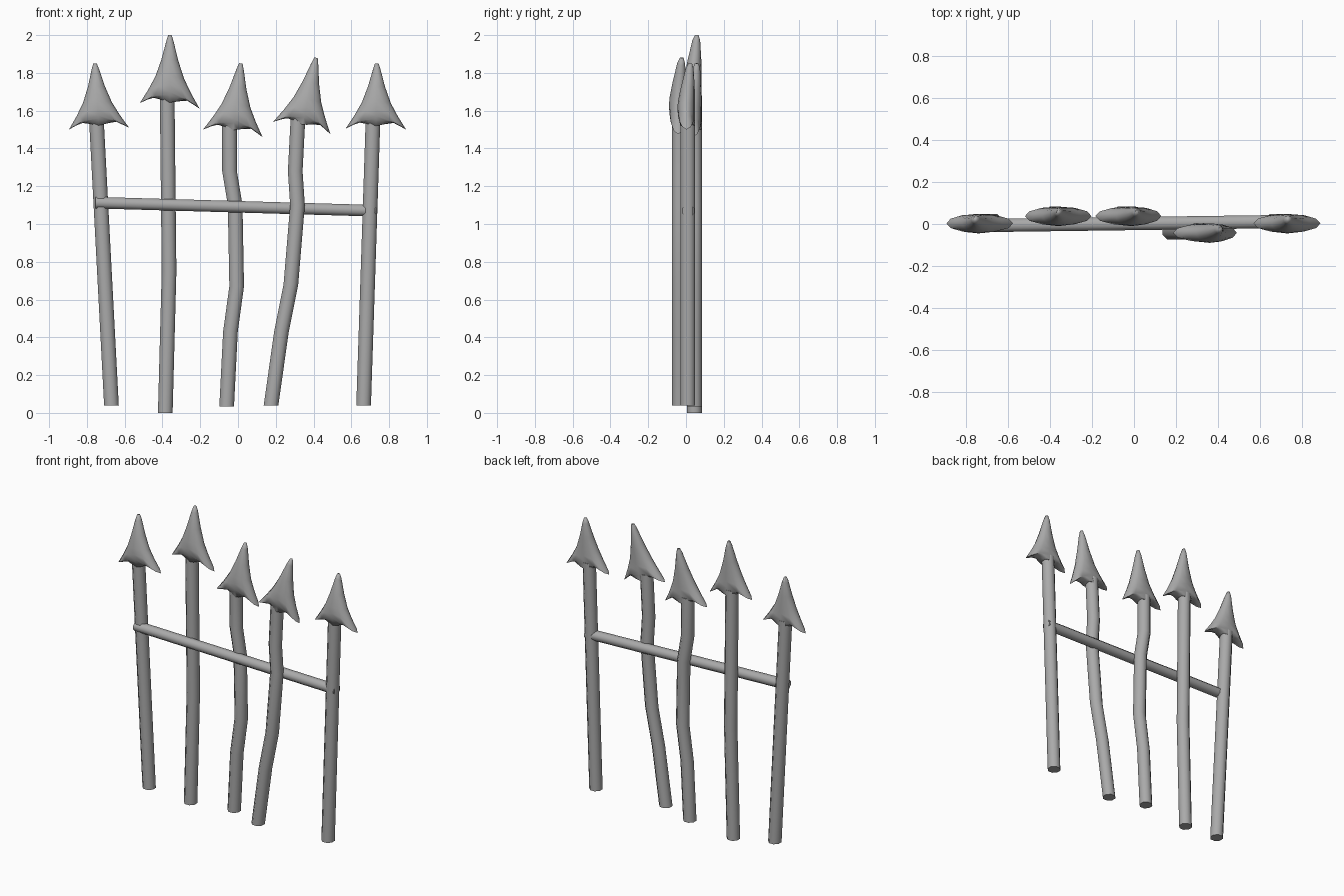
import bpy
import bmesh
import math
from mathutils import Vector

cube = bpy.data.objects.get("Cube")
if cube:
    bpy.data.objects.remove(cube, do_unlink=True)

GREY = (0.4, 0.4, 0.4, 1.0)
iron = bpy.data.materials.new("iron_grey")
iron.use_nodes = True
iron.diffuse_color = GREY
iron.node_tree.nodes["Principled BSDF"].inputs["Base Color"].default_value = GREY


def loft(name, rings, angle):
    """Skin a list of equal point rings and cap both ends."""
    bm = bmesh.new()
    rows = [[bm.verts.new(p) for p in ring] for ring in rings]
    n = len(rows[0])
    for a, b in zip(rows, rows[1:]):
        for i in range(n):
            j = (i + 1) % n
            bm.faces.new((a[i], a[j], b[j], b[i]))
    bm.faces.new(rows[0])
    bm.faces.new(rows[-1])
    bmesh.ops.recalc_face_normals(bm, faces=bm.faces[:])
    mesh = bpy.data.meshes.new(name)
    bm.to_mesh(mesh)
    bm.free()
    mesh.materials.append(iron)
    obj = bpy.data.objects.new(name, mesh)
    bpy.context.collection.objects.link(obj)
    bpy.ops.object.select_all(action="DESELECT")
    obj.select_set(True)
    bpy.context.view_layer.objects.active = obj
    bpy.ops.object.shade_smooth_by_angle(angle=math.radians(angle))
    return obj


def circle(count):
    for i in range(count):
        a = 2 * math.pi * (i + 0.5) / count
        yield math.cos(a), math.sin(a)


def make_post(name, path, y, radius=0.042):
    rings = [[(x + radius * c, y + radius * s, z) for c, s in circle(8)]
             for x, z in path]
    loft(name, rings, 60)


# Head rows: half width, edge height, centre height, front depth, back depth
HEAD_ROWS = [
    (0.06, 1.0, 1.0, -0.002, 0.022),
    (0.13, 0.9, 0.92, 0.012, 0.03),
    (0.28, 0.65, 0.65, 0.036, 0.036),
    (0.48, 0.4, 0.42, 0.053, 0.038),
    (0.72, 0.2, 0.3, 0.055, 0.038),
    (1.0, 0.0, 0.2, 0.052, 0.038),
    (0.62, 0.1, 0.15, 0.047, 0.038),
    (0.3, 0.08, 0.05, 0.04, 0.038),
]


def make_head(name, tip, left, right, y):
    """Barbed spearhead stretched between its tip and two barbs."""
    tip, left, right = Vector(tip), Vector(left), Vector(right)
    mid = (left + right) / 2
    across, up = (right - left) / 2, tip - mid
    rings = []
    for half, edge, centre, front, back in HEAD_ROWS:
        ring = []
        for i in range(12):
            a = math.pi * i / 6
            c, s = math.cos(a), math.sin(a)
            v = centre + (edge - centre) * abs(c) ** 1.5
            p = mid + across * half * c + up * v
            middle = (back - front) / 2
            depth = (back + front) / 2
            ring.append((p.x, y + middle + depth * s, p.y))
        rings.append(ring)
    loft(name, rings, 75)


# Each spear: name, depth, shaft path, head tip, two barbs
SPEARS = [
    ("right_outer", 0.01, [(-0.67, 0.04), (-0.75, 1.56)],
     (-0.757, 1.85), (-0.895, 1.5), (-0.577, 1.51)),
    ("right_inner", 0.045, [(-0.385, 0), (-0.365, 0.75), (-0.375, 1.68)],
     (-0.36, 2.0), (-0.52, 1.64), (-0.203, 1.61)),
    ("middle", 0.045, [(-0.06, 0.035), (-0.04, 0.43), (-0.007, 0.67),
                       (-0.015, 1.1), (-0.045, 1.28), (-0.045, 1.54)],
     (0.015, 1.85), (-0.185, 1.5), (0.13, 1.46)),
    ("left_inner", -0.035, [(0.175, 0.04), (0.23, 0.43), (0.28, 0.68),
                            (0.315, 1.1), (0.303, 1.28), (0.318, 1.57)],
     (0.413, 1.88), (0.185, 1.54), (0.49, 1.475)),
    ("left_outer", 0.01, [(0.665, 0.04), (0.715, 1.56)],
     (0.735, 1.85), (0.57, 1.505), (0.89, 1.5)),
]
for name, y, path, tip, barb_a, barb_b in SPEARS:
    make_post(name + "_post", path, y)
    make_head(name + "_spearhead", tip, barb_a, barb_b, y)

# Crossbar threaded between the posts
bar_ends = [(-0.755, -0.008, 1.113), (0.73, 0.012, 1.07)]
loft("crossbar", [[(x, y + 0.034 * c, z + 0.033 * s) for c, s in circle(8)]
                  for x, y, z in bar_ends], 60)
